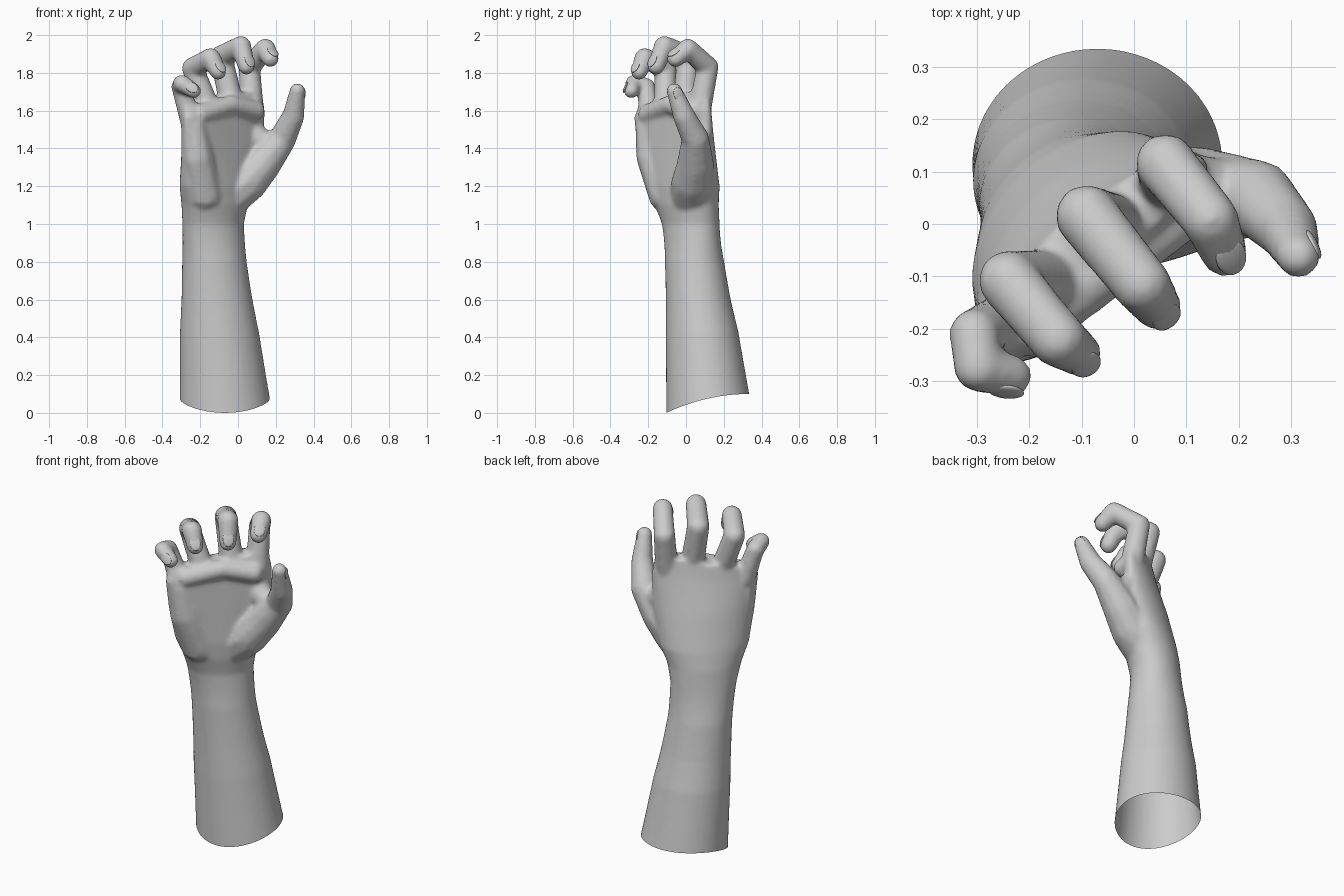
import bpy, bmesh, math
from mathutils import Vector, Matrix

if "Cube" in bpy.data.objects:
    bpy.data.objects.remove(bpy.data.objects["Cube"])

bm = bmesh.new()


def loft(rings, n=40):
    """Closed skin through oval sections: x, y, z, half width, half depth, angle, cup, tilt."""
    loops = []
    for x, y, z, a, b, ang, cup, tilt in rings:
        r = math.radians(ang)
        d = Vector((math.cos(r), math.sin(r), 0))
        m = Vector((math.sin(r), -math.cos(r), 0))
        loop = []
        for i in range(n):
            t = 2 * math.pi * i / n
            u, v = math.cos(t), math.sin(t)
            p = Vector((x, y, z + tilt * u)) + d * a * u + m * (b * v + cup * (u * u - 0.5))
            loop.append(bm.verts.new(p))
        loops.append(loop)
    for lo, hi in zip(loops, loops[1:]):
        for i in range(n):
            j = (i + 1) % n
            # winding is reversed because the section runs clockwise
            bm.faces.new((lo[j], lo[i], hi[i], hi[j]))
    bm.faces.new(loops[0])
    bm.faces.new(loops[-1][::-1])


def limb(points, steps=9):
    """Chain of overlapping balls along a jointed path: x, y, z, radius."""
    for p, q in zip(points, points[1:]):
        for i in range(steps + 1):
            x, y, z, r = Vector(p).lerp(Vector(q), i / steps)
            bmesh.ops.create_icosphere(bm, subdivisions=2, radius=r,
                                       matrix=Matrix.Translation((x, y, z)))


# Forearm, wrist and cupped palm
loft([
    (-0.06, 0.125, -0.15, 0.250, 0.230, 0, 0, 0),
    (-0.07, 0.115, 0.00, 0.239, 0.220, 0, 0, 0),
    (-0.098, 0.085, 0.40, 0.210, 0.192, 5, 0, 0),
    (-0.125, 0.045, 0.80, 0.173, 0.155, 20, 0, 0),
    (-0.132, 0.025, 1.00, 0.178, 0.135, 38, 0, 0),
    (-0.125, 0.005, 1.10, 0.200, 0.140, 42, 0.01, 0),
    (-0.115, -0.010, 1.20, 0.240, 0.135, 43, 0.02, 0),
    (-0.095, -0.040, 1.40, 0.275, 0.110, 43, 0.045, 0),
    (-0.085, -0.060, 1.58, 0.288, 0.082, 43, 0.035, 0.02),
    (-0.090, -0.060, 1.67, 0.270, 0.065, 42, 0.02, 0.05),
])

# Curled fingers: knuckle, middle joint, end joint, tip
fingers = {
    "index": [(0.075, 0.070, 1.60, 0.066), (0.060, 0.115, 1.83, 0.060),
              (0.145, 0.010, 1.928, 0.056), (0.172, -0.055, 1.875, 0.047)],
    "middle": [(-0.030, -0.010, 1.62, 0.068), (-0.090, 0.015, 1.885, 0.063),
               (0.015, -0.115, 1.940, 0.058), (0.045, -0.158, 1.835, 0.047)],
    "ring": [(-0.150, -0.110, 1.60, 0.064), (-0.240, -0.108, 1.825, 0.060),
             (-0.145, -0.220, 1.878, 0.056), (-0.105, -0.248, 1.805, 0.045)],
    "little": [(-0.250, -0.190, 1.55, 0.060), (-0.305, -0.210, 1.725, 0.050),
               (-0.298, -0.275, 1.745, 0.048), (-0.235, -0.290, 1.705, 0.042)],
    "thumb": [(0.130, 0.050, 1.32, 0.100), (0.235, 0.050, 1.45, 0.075),
              (0.293, -0.010, 1.57, 0.061), (0.314, -0.062, 1.705, 0.043)],
}
for pts in fingers.values():
    limb(pts)

# Thumb base, heel of the hand, web beside the thumb, pad under the fingers
limb([(-0.06, 0.03, 1.14, 0.12), (0.04, 0.035, 1.22, 0.115), (0.13, 0.05, 1.32, 0.10)])
limb([(-0.18, -0.10, 1.16, 0.105), (-0.215, -0.175, 1.35, 0.09), (-0.235, -0.20, 1.52, 0.07)])
limb([(0.07, 0.075, 1.48, 0.07), (0.17, 0.06, 1.41, 0.065)])
limb([(0.09, 0.02, 1.60, 0.055), (-0.04, -0.08, 1.63, 0.055), (-0.20, -0.20, 1.58, 0.055)])

bmesh.ops.recalc_face_normals(bm, faces=bm.faces[:])
mesh = bpy.data.meshes.new("hand_and_forearm")
bm.to_mesh(mesh)
bm.free()
hand = bpy.data.objects.new("hand_and_forearm", mesh)
bpy.context.collection.objects.link(hand)

# Fuse everything into one soft skin
rm = hand.modifiers.new("fuse", "REMESH")
rm.mode = "VOXEL"
rm.voxel_size = 0.011
sm = hand.modifiers.new("soften", "SMOOTH")
sm.factor = 0.5
sm.iterations = 9
dg = bpy.context.evaluated_depsgraph_get()
fused = bpy.data.meshes.new_from_object(hand.evaluated_get(dg))
hand.modifiers.clear()
hand.data = fused

# Open the cut end of the forearm and curve its rim
bm = bmesh.new()
bm.from_mesh(fused)
bmesh.ops.bisect_plane(bm, geom=bm.verts[:] + bm.edges[:] + bm.faces[:], dist=1e-5,
                       plane_co=(0, 0, 0), plane_no=(0, 0, 1), clear_inner=True)
for v in bm.verts:
    if v.co.z < 0.6:
        t = min(1, max(0, (v.co.y + 0.105) / 0.435))
        v.co.z += 0.1 * (1 - (1 - t) ** 2) * (1 - v.co.z / 0.6)
for f in bm.faces:
    f.smooth = True
bm.to_mesh(fused)
bm.free()

# Nails lying on the back of each fingertip
for name, pts in fingers.items():
    b, c, e = (Vector(p[:3]) for p in pts[1:])
    r = pts[3][3]
    along = (e - c).normalized()
    out = (c - b) - along * (c - b).dot(along)
    if name == "thumb":
        out = Vector((1, 0.5, 0)) - along * Vector((1, 0.5, 0)).dot(along)
    out.normalize()
    side = along.cross(out)
    rot = Matrix((side, along, out)).transposed().to_4x4()
    place = Matrix.Translation(c.lerp(e, 0.85) + out * r * 0.82) @ rot
    nb = bmesh.new()
    bmesh.ops.create_uvsphere(nb, u_segments=20, v_segments=10, radius=1,
                              matrix=place @ Matrix.Diagonal((r * 0.66, r * 0.9, r * 0.2, 1)))
    for f in nb.faces:
        f.smooth = True
    nm = bpy.data.meshes.new(name + "_nail")
    nb.to_mesh(nm)
    nb.free()
    bpy.context.collection.objects.link(bpy.data.objects.new(name + "_nail", nm))
